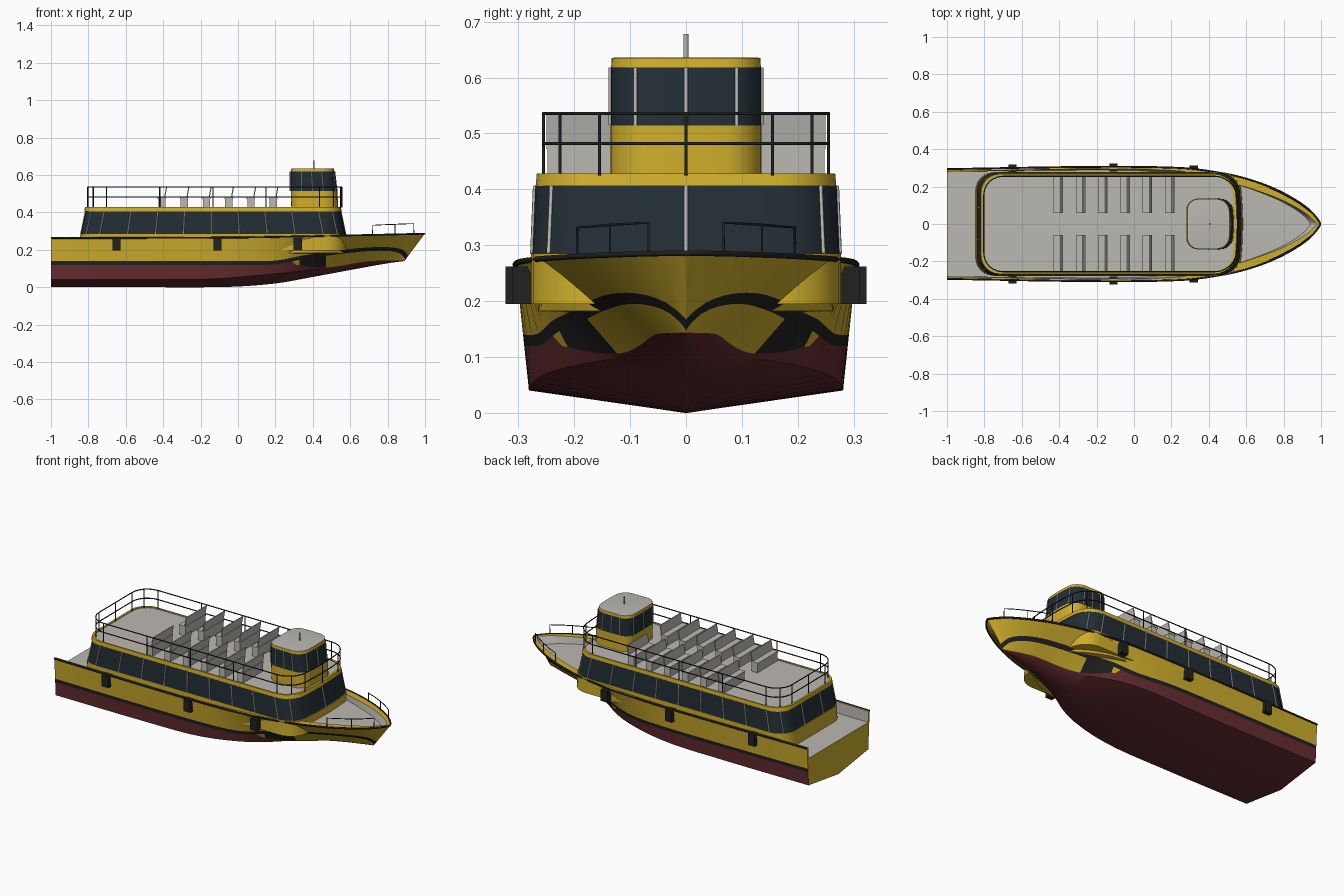
import bpy, bmesh, math
from mathutils import Vector

if "Cube" in bpy.data.objects:
    bpy.data.objects.remove(bpy.data.objects["Cube"])


def material(name, r, g, b):
    m = bpy.data.materials.new(name)
    m.diffuse_color = (r, g, b, 1)
    m.use_nodes = True
    m.node_tree.nodes["Principled BSDF"].inputs["Base Color"].default_value = m.diffuse_color
    return m


YELLOW = material("yellow_paint", .62, .42, .025)
RED = material("red_antifoul", .13, .025, .03)
BLACK = material("black_rubber", .015, .015, .015)
GLASS = material("dark_glass", .016, .027, .035)
GREY = material("grey_deck", .5, .48, .45)
MATS = [YELLOW, RED, BLACK, GLASS, GREY]
Y, R, B, G, D = range(5)


def activate(ob):
    bpy.ops.object.select_all(action='DESELECT')
    ob.select_set(True)
    bpy.context.view_layer.objects.active = ob


def finish(name, bm, mats=MATS, angle=35):
    bmesh.ops.remove_doubles(bm, verts=bm.verts, dist=2e-4)
    bmesh.ops.recalc_face_normals(bm, faces=bm.faces)
    me = bpy.data.meshes.new(name)
    bm.to_mesh(me)
    bm.free()
    for m in mats:
        me.materials.append(m)
    ob = bpy.data.objects.new(name, me)
    bpy.context.collection.objects.link(ob)
    activate(ob)
    bpy.ops.object.shade_smooth_by_angle(angle=math.radians(angle))
    return ob


def loft(name, loops, color, closed=True, cap0=None, cap1=None):
    """Skin between loops; color(i, j) picks the slot for band i, column j."""
    bm = bmesh.new()
    vs = [[bm.verts.new(p) for p in lp] for lp in loops]
    n = len(loops[0])
    for i in range(len(vs) - 1):
        for j in range(n if closed else n - 1):
            k = (j + 1) % n
            f = bm.faces.new((vs[i][j], vs[i][k], vs[i + 1][k], vs[i + 1][j]))
            f.material_index = color(i, j)
    for cap, lp in ((cap0, vs[0]), (cap1, vs[-1])):
        if cap is not None:
            bm.faces.new(lp).material_index = cap
    return finish(name, bm)


def tubes(name, paths, r, mat):
    cu = bpy.data.curves.new(name, 'CURVE')
    cu.dimensions = '3D'
    cu.bevel_depth, cu.bevel_resolution, cu.use_fill_caps = r, 1, True
    for pts, cyc in paths:
        s = cu.splines.new('POLY')
        s.points.add(len(pts) - 1)
        s.use_cyclic_u = cyc
        for p, q in zip(s.points, pts):
            p.co = (*q, 1)
    cu.materials.append(mat)
    ob = bpy.data.objects.new(name, cu)
    bpy.context.collection.objects.link(ob)
    activate(ob)
    bpy.ops.object.convert(target='MESH')


def box(bm, x0, x1, y0, y1, z0, z1, lean=0):
    for v in bmesh.ops.create_cube(bm, size=1)['verts']:
        up = v.co.z > 0
        v.co = ((x1 if v.co.x > 0 else x0) + (lean if up else 0),
                y1 if v.co.y > 0 else y0, z1 if up else z0)


def mirror(ob):
    m = ob.modifiers.new("mirror", 'MIRROR')
    m.use_axis = (False, True, False)
    m.merge_threshold = .0005


def spline(x, t):
    """Smooth interpolation through (x, value) pairs."""
    x = min(max(x, t[0][0]), t[-1][0])
    sl = []
    for i in range(len(t)):
        a, b = t[max(i - 1, 0)], t[min(i + 1, len(t) - 1)]
        sl.append((b[1] - a[1]) / (b[0] - a[0]))
    i = max(k for k in range(len(t) - 1) if t[k][0] <= x)
    h = t[i + 1][0] - t[i][0]
    u = (x - t[i][0]) / h
    return ((2*u**3 - 3*u*u + 1) * t[i][1] + (u**3 - 2*u*u + u) * h * sl[i]
            + (3*u*u - 2*u**3) * t[i + 1][1] + (u**3 - u*u) * h * sl[i + 1])


# Hull lines, as functions of length
KEEL = [(-1, 0), (-.5, 0), (-.05, .002), (.2, .02), (.4, .055), (.6, .092), (.8, .128), (.89, .14)]
CHINE_Y = [(-1, .28), (-.4, .281), (0, .276), (.2, .245), (.32, .2), (.45, .125), (.6, .075), (.75, .045), (.89, 0)]
CHINE_Z = [(-1, .04), (-.4, .041), (-.1, .046), (.2, .072), (.4, .093), (.5, .102), (.7, .136), (.89, .142)]
RED_TOP = [(-1, .12), (.3, .12), (.4, .108), (.5, .108), (.7, .139), (.89, .144)]
STRIPE = [(-1, .12), (0, .12), (.2, .122), (.35, .15), (.6, .185), (.75, .195), (.84, .182), (.89, .147)]
SHEER_Y = [(-1, .293), (-.2, .305), (.25, .299), (.45, .275), (.6, .242), (.75, .188), (.87, .124), (.95, .064), (1, 0)]
SHEER_Z = [(-1, .265), (0, .268), (.5, .277), (1, .288)]
CAP_W = [(-1, .012), (.2, .015), (.6, .045), (1, .03)]


def rake(x):
    return .11 * max(0, (x - .4) / .49) ** 2


def sheer(x):
    xs = x + rake(x)
    return xs, max(0, spline(xs, SHEER_Y)), spline(xs, SHEER_Z)


def side_y(x, z):
    xs, sy, sz = sheer(x)
    cy, cz = spline(x, CHINE_Y), spline(x, CHINE_Z)
    return cy + (sy - cy) * (z - cz) / (sz - cz)


def station(x):
    xs, sy, sz = sheer(x)
    zb = spline(x, STRIPE)
    za = min(zb, max(spline(x, RED_TOP), spline(x, CHINE_Z) + .001)) if x > .3 else zb
    pts = [(x, 0, spline(x, KEEL)), (x, spline(x, CHINE_Y), spline(x, CHINE_Z))]
    for z in (za, zb, zb + .02):
        pts.append((x + rake(x) * max(0, z - .14) / .15, side_y(x, z), z))
    iy = max(0, sy - spline(xs, CAP_W))
    dz = sz if iy == 0 else .2 + .045 * min(1, max(0, (xs - .4) / .15))
    dx = x + rake(x) * (dz - .14) / .15
    dy = max(0, min(iy, side_y(x, dz) - .01))
    return pts + [(xs, sy, sz), (xs, iy, sz), (dx, dy, dz), (dx, 0, dz)]


xs = [-1 + i * .08 for i in range(16)] + [.25 + i * .02 for i in range(32)] + [.875, .883, .89]


def hull_color(i, j):
    if j == 2:
        return B if .31 < xs[i] < .46 else Y
    return (R, R, Y, B, Y, Y, D, D)[j]


mirror(loft("hull", [station(x) for x in xs], hull_color, closed=False, cap0=Y))

# Rub rail just under the sheer
edge = [sheer(x) for x in xs]
rail = [(min(x, .996), s * y, z - .002) for s, e in ((1, edge), (-1, edge[-2::-1])) for x, y, z in e]
tubes("rub_rail", [(rail, False)], .0055, BLACK)

# Spray fairings under the bow flare
fin = []
for i in range(17):
    t = i / 16
    x, s = .27 + .3 * t, math.sin(math.pi * t)
    fin.append([(x, side_y(x, .19 + .05*s) - .004, .19 + .05*s),
                (x, side_y(x, .185) + .03*s, .182), (x, side_y(x, .18) - .03, .18)])
mirror(loft("bow_fairing", fin, lambda i, j: Y, cap0=Y, cap1=Y))

# Fenders
bm = bmesh.new()
for x in (-.65, -.11, .32):
    y = sheer(x)[1]
    box(bm, x - .022, x + .022, y - .025, y + .018, .195, .262)
mirror(finish("fender", bm, [BLACK]))


def rounded(x0, x1, hy, r, z, bulge=.02):
    """Rounded rectangle loop, 48 points, with a bowed front."""
    cs = [(x1 - r, r - hy, -90), (x1 - r, hy - r, 0), (x0 + r, hy - r, 90), (x0 + r, r - hy, 180)]
    arcs = [[Vector((cx + r * math.cos(math.radians(a + 15*k)), cy + r * math.sin(math.radians(a + 15*k)), z))
             for k in range(7)] for cx, cy, a in cs]
    out = []
    for i, arc in enumerate(arcs):
        n = (4, 8)[i % 2]
        nxt = arcs[(i + 1) % 4][0]
        out += arc + [arc[-1].lerp(nxt, k / n) for k in range(1, n)]
    for p in out:
        if p.x > (x0 + x1) / 2:
            p.x += bulge * (1 - (p.y / hy) ** 2) * min(1, (p.x - (x0 + x1) / 2) / ((x1 - x0) / 2))
    return out


# Passenger cabin
w0, w1 = rounded(-.84, .555, .275, .1, .285), rounded(-.815, .53, .27, .1, .406)
cabin = [rounded(-.848, .565, .277, .1, .195), rounded(-.843, .56, .277, .1, .285), w0, w1,
         rounded(-.822, .535, .269, .1, .406), rounded(-.818, .53, .267, .1, .428),
         rounded(-.806, .517, .257, .095, .428), rounded(-.806, .517, .257, .095, .423)]
loft("cabin", cabin, lambda i, j: (Y, Y, G, Y, Y, Y, D)[i], cap0=Y, cap1=D)
idx = [3, 8, 13, 27, 31, 33, 37, 40, 0] + list(range(16, 25)) + list(range(41, 48))
tubes("cabin_mullion", [([w0[i], w1[i]], False) for i in idx], .004, GREY)

# Upper deck railing
top, mid, low = [rounded(-.803, .535, .255, .1, z) for z in (.536, .482, .425)]
posts = [0, 3, 6, 8, 10, 13, 16, 18, 20, 22, 24, 27, 30, 32, 34, 37, 40, 42, 44, 46]
tubes("deck_railing", [(top, True), (mid, True)] + [([low[i], top[i]], False) for i in posts], .003, BLACK)

# Wheelhouse with glazing and roof
v0, v1 = rounded(.28, .517, .135, .06, .515, .012), rounded(.28, .507, .135, .06, .618, .01)
house = [rounded(.285, .523, .135, .06, .42, .012), rounded(.283, .52, .135, .06, .515, .012), v0, v1,
         rounded(.283, .505, .134, .06, .618, .01), rounded(.285, .502, .133, .06, .635, .01),
         rounded(.292, .495, .127, .055, .636, .01)]
loft("wheelhouse", house, lambda i, j: (Y, Y, G, Y, Y, D)[i], cap0=Y, cap1=D)
tubes("wheelhouse_mullion", [([v0[i], v1[i]], False) for i in (0, 5, 8, 11, 16, 20, 24, 29, 32, 35, 40, 44)],
      .0035, GREY)
tubes("mast", [([(.405, 0, .63), (.405, 0, .678)], False)], .005, GREY)

# Bench seats, six rows each side
bm = bmesh.new()
for k in range(6):
    x = -.405 + .119 * k
    box(bm, x - .025, x + .02, .06, .25, .472, .482)
    box(bm, x - .021, x + .018, .062, .248, .42, .473)
    box(bm, x + .01, x + .016, .06, .25, .478, .535, lean=.01)
mirror(finish("seat", bm, [GREY]))

# Bow rails
paths = []
for s in (1, -1):
    foot = [(x, s * (spline(x, SHEER_Y) - .006), spline(x, SHEER_Z)) for x in (.72, .78, .84, .89, .94)]
    head = [(x, y, .336 + .04 * (x - .83)) for x, y, z in foot]
    paths += [([foot[0]] + head + [foot[-1]], False), ([foot[2], head[2]], False)]
tubes("bow_rail", paths, .0025, BLACK)
